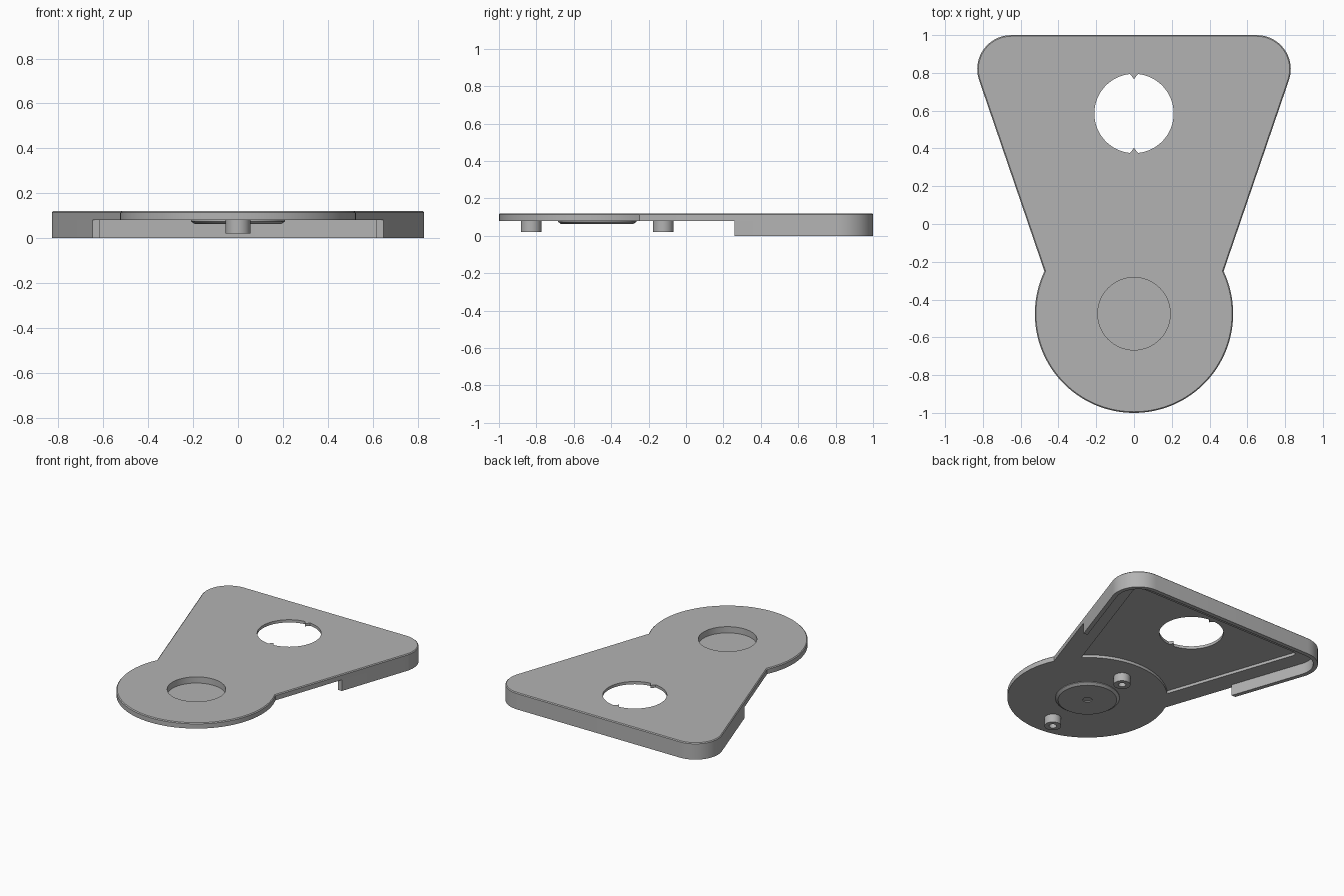
import bpy, bmesh, math
from math import cos, sin, pi, sqrt, atan2

old = bpy.data.objects.get("Cube")
if old:
    bpy.data.objects.remove(old, do_unlink=True)

grey = bpy.data.materials.new("matte grey")
grey.use_nodes = True
grey.diffuse_color = (0.45, 0.45, 0.45, 1)
grey.node_tree.nodes["Principled BSDF"].inputs["Base Color"].default_value = (0.45, 0.45, 0.45, 1)

TOP, UNDER, CEILING = 0.12, 0.08, 0.10
DISC_Y, DISC_R = -0.475, 0.525
CORNER_X, CORNER_Y, CORNER_R = 0.65, 0.82, 0.18
SLOPE = 0.342                        # sideways run of the tapered sides
TILT = -math.atan(SLOPE)             # direction of the side's normal


def arc(cx, cy, r, a0, a1, n):
    return [(cx + r * cos(a0 + (a1 - a0) * i / n),
             cy + r * sin(a0 + (a1 - a0) * i / n)) for i in range(n + 1)]


def mirrored(points):
    return points + [(-x, y) for x, y in reversed(points)]


def side_x(y, inset):
    """x of the tapered side, moved inward by inset."""
    r = CORNER_R - inset
    return CORNER_X + r * cos(TILT) + SLOPE * (y - CORNER_Y - r * sin(TILT))


def corner(inset):
    return arc(CORNER_X, CORNER_Y, CORNER_R - inset, TILT, pi / 2, 16)


def disc_meeting(inset):
    """Angle on the disc where the inset side runs into it."""
    k = side_x(DISC_Y, inset)
    a, b, c = 1 + SLOPE ** 2, 2 * SLOPE * k, k * k - DISC_R ** 2
    dy = (-b + sqrt(b * b - 4 * a * c)) / (2 * a)
    return atan2(dy, k + SLOPE * dy)


def finish(name, bm):
    bmesh.ops.recalc_face_normals(bm, faces=bm.faces)
    mesh = bpy.data.meshes.new(name)
    bm.to_mesh(mesh)
    bm.free()
    mesh.materials.append(grey)
    ob = bpy.data.objects.new(name, mesh)
    bpy.context.collection.objects.link(ob)
    return ob


def prism(name, points, z0, z1, chamfer=0):
    bm = bmesh.new()
    face = bm.faces.new([bm.verts.new((x, y, z0)) for x, y in points])
    new = bmesh.ops.extrude_face_region(bm, geom=[face])["geom"]
    for v in new:
        if isinstance(v, bmesh.types.BMVert):
            v.co.z = z1
    if chamfer:
        rim = [e for e in bm.edges if all(v.co.z == v.co.z and abs(v.co.z - z1) < 1e-5 for v in e.verts)]
        bmesh.ops.bevel(bm, geom=rim, offset=chamfer, segments=1, affect='EDGES')
    return finish(name, bm)


def lathe(name, profile, cy, n=64):
    """Solid of revolution about a vertical axis; the profile begins and ends on it."""
    bm = bmesh.new()
    verts = [bm.verts.new((r, 0, z)) for r, z in profile]
    edges = [bm.edges.new(pair) for pair in zip(verts, verts[1:])]
    bmesh.ops.spin(bm, geom=verts + edges, cent=(0, 0, 0), axis=(0, 0, 1),
                   angle=2 * pi, steps=n, use_duplicate=False)
    bmesh.ops.remove_doubles(bm, verts=bm.verts, dist=1e-5)
    bmesh.ops.translate(bm, verts=bm.verts, vec=(0, cy, 0))
    return finish(name, bm)


def cut(target, cutter):
    mod = target.modifiers.new("cut", 'BOOLEAN')
    mod.operation, mod.solver, mod.object = 'DIFFERENCE', 'EXACT', cutter
    bpy.context.view_layer.objects.active = target
    bpy.ops.object.modifier_apply(modifier=mod.name)
    bpy.data.objects.remove(cutter, do_unlink=True)


# Top plate: round front merged with the tapered, round-cornered rear
meet = disc_meeting(0)
outline = mirrored(arc(0, DISC_Y, DISC_R, -pi / 2, meet, 48)[1:] + corner(0))
outline.append((0, DISC_Y - DISC_R))
plate = prism("top_plate", outline, UNDER, TOP, chamfer=0.006)

# Shallow pocket under the rear, leaving a ledge round the sides
INSET = 0.15
meet = disc_meeting(INSET)
pocket = mirrored(corner(INSET)) + arc(0, DISC_Y, DISC_R, pi - meet, meet, 32)
cut(plate, prism("pocket_cutter", pocket, UNDER - 0.1, CEILING))

# Round opening with two small pointed keys
hole_r, key = 0.21, 0.1
right_half = arc(0, 0.585, hole_r, -pi / 2 + key, pi / 2 - key, 40)
opening = [(0, 0.585 - hole_r + 0.028)] + right_half
opening += [(0, 0.585 + hole_r - 0.028)] + [(-x, y) for x, y in reversed(right_half)]
cut(plate, prism("opening_cutter", opening, 0, 0.3))

# Opening for the dish
cut(plate, prism("dish_cutter", arc(0, DISC_Y, 0.192, 0, 2 * pi, 64)[:-1], 0, 0.3))

# Dish with a bevelled underside and a small central dimple
dish = lathe("round_dish", [(0, 0.075), (0.192, 0.075), (0.192, 0.09), (0.21, 0.09),
                            (0.21, 0.075), (0.192, 0.062), (0.03, 0.062),
                            (0.03, 0.07), (0, 0.07)], DISC_Y)

# Skirt round the rear, open at the front
WALL, END = 0.03, 0.26
outer = mirrored([(side_x(END, 0), END)] + corner(0))
inner = mirrored([(side_x(END, WALL), END)] + corner(WALL))
skirt = prism("rear_skirt", outer + inner[::-1], 0, UNDER)

# Hollow pegs under the disc
parts = [plate, dish, skirt]
for name, y in (("front_peg", -0.828), ("rear_peg", -0.122)):
    parts.append(lathe(name, [(0, 0.085), (0.055, 0.085), (0.055, 0.02),
                              (0.025, 0.02), (0.025, 0.075), (0, 0.075)], y, 32))

# Smooth curves, crisp edges
bpy.ops.object.select_all(action='DESELECT')
for ob in parts:
    ob.select_set(True)
bpy.context.view_layer.objects.active = plate
bpy.ops.object.shade_smooth_by_angle(angle=math.radians(30))
